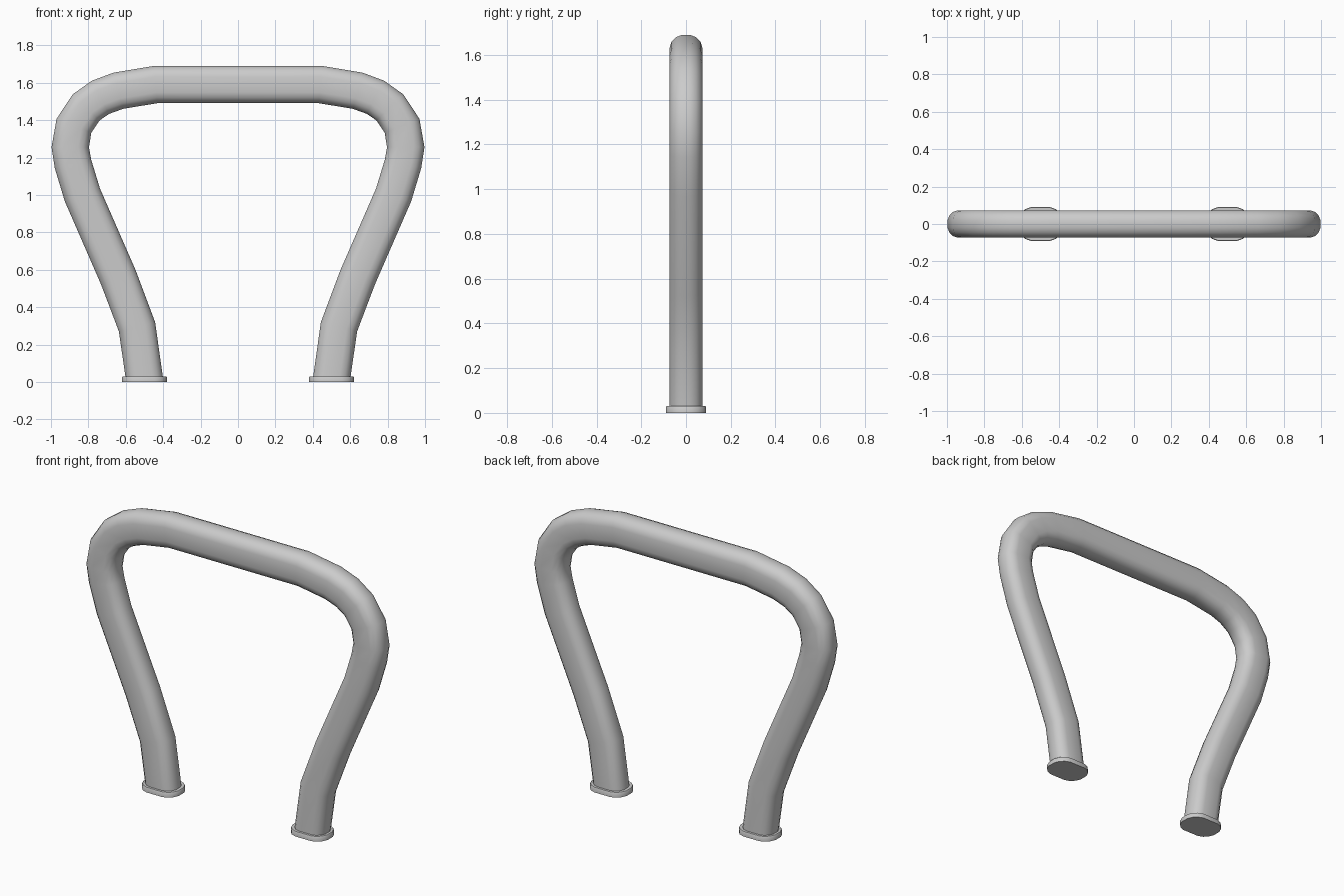
import bpy, bmesh
from mathutils import Vector

if "Cube" in bpy.data.objects:
    bpy.data.objects.remove(bpy.data.objects["Cube"])


def section(quarter):
    """Closed ring from one quarter of a cross-section (u in plane, v across)."""
    q = quarter
    return (q + [(-u, v) for u, v in reversed(q)]
            + [(-u, -v) for u, v in q] + [(u, -v) for u, v in reversed(q)])


def loft(name, rings):
    """Skin a list of rings and cap both ends."""
    bm = bmesh.new()
    loops = [[bm.verts.new(p) for p in r] for r in rings]
    n = len(loops[0])
    for a, b in zip(loops, loops[1:]):
        for i in range(n):
            j = (i + 1) % n
            bm.faces.new((a[i], a[j], b[j], b[i]))
    bm.faces.new(loops[0][::-1])
    bm.faces.new(loops[-1])
    bmesh.ops.recalc_face_normals(bm, faces=bm.faces)
    mesh = bpy.data.meshes.new(name)
    bm.to_mesh(mesh)
    bm.free()
    ob = bpy.data.objects.new(name, mesh)
    bpy.context.collection.objects.link(ob)
    bpy.ops.object.select_all(action='DESELECT')
    ob.select_set(True)
    bpy.context.view_layer.objects.active = ob
    bpy.ops.object.shade_smooth_by_angle(angle=0.7)
    return ob


# Bent tube: right half of the centre line, mirrored to the left
half = [(.5, .015), (.54, .295), (.64, .56), (.832, 1.0), (.882, 1.165),
        (.897, 1.255), (.877, 1.37), (.812, 1.468), (.735, 1.522),
        (.64, 1.557), (.44, 1.59)]
path = [Vector((x, 0, z)) for x, z in half]
path += [Vector((-p.x, 0, p.z)) for p in reversed(path)]
tube_section = section([(.1, .02), (.09, .045), (.07, .065), (.042, .0735)])

rings = []
for i, p in enumerate(path):
    if i == 0:
        normal = Vector((1, 0, 0))
    elif i == len(path) - 1:
        normal = Vector((-1, 0, 0))
    else:
        t = (p - path[i - 1]).normalized() + (path[i + 1] - p).normalized()
        t.normalize()
        normal = Vector((t.z, 0, -t.x))
    rings.append([p + normal * u + Vector((0, v, 0)) for u, v in tube_section])
loft("rack_tube", rings)

# Foot flanges with a slightly chamfered rim
foot_section = section([(.12, .025), (.107, .055), (.085, .078), (.053, .09)])
for side, x in (("left", -.5), ("right", .5)):
    loft(f"{side}_foot_flange",
         [[(x + u * s, v * s, z) for u, v in foot_section]
          for s, z in ((1, 0), (1, .024), (.97, .03))])
